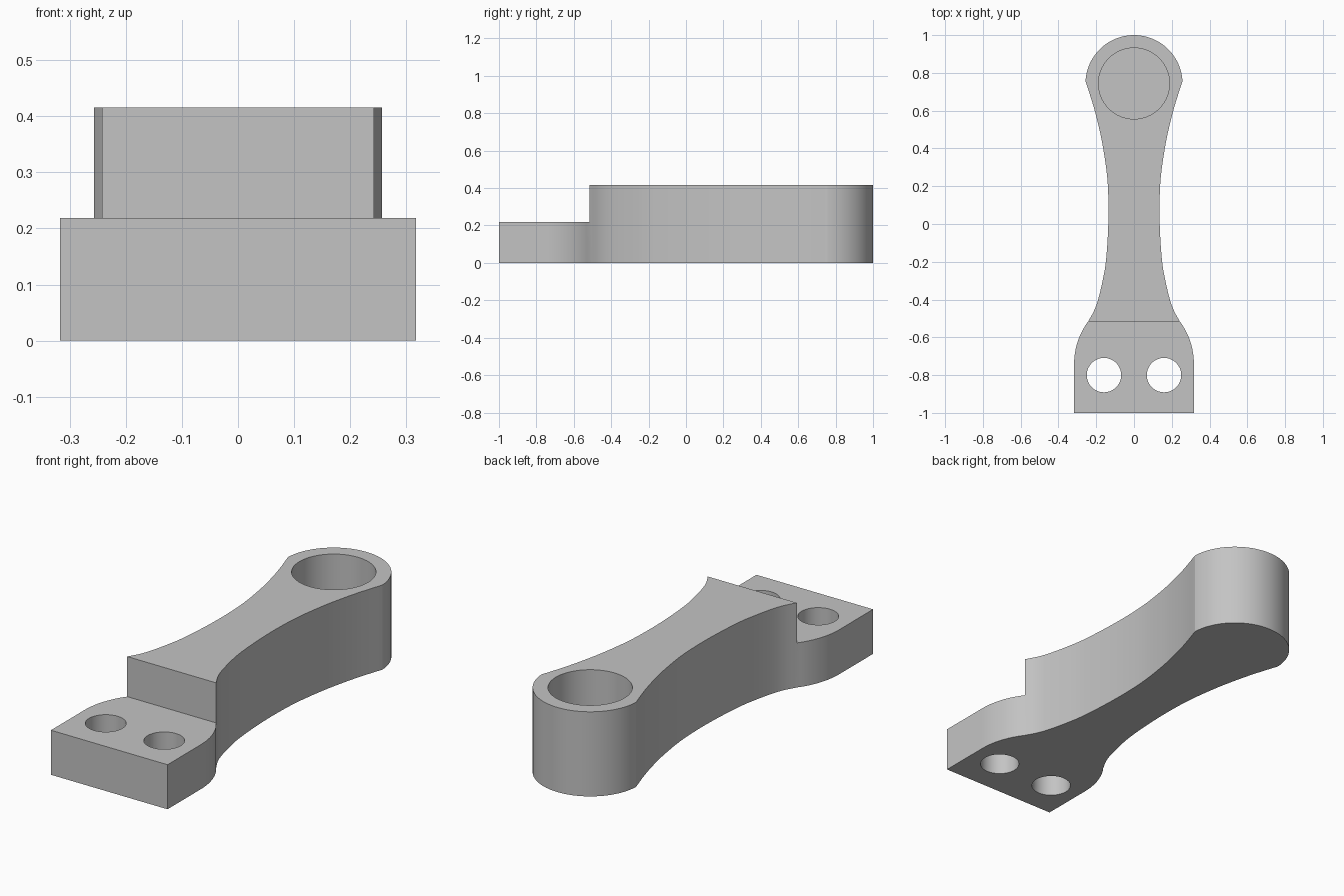
import bpy, bmesh, math
from mathutils import Vector

cube = bpy.data.objects.get("Cube")
if cube:
    bpy.data.objects.remove(cube, do_unlink=True)

HEIGHT, FLANGE_TOP, STEP_Y = 0.416, 0.219, -0.515

grey = bpy.data.materials.new("plain_grey")
grey.use_nodes = True
colour = (0.55, 0.55, 0.55, 1)
grey.diffuse_color = colour
grey.node_tree.nodes["Principled BSDF"].inputs["Base Color"].default_value = colour


def prism(name, outline, z0, z1):
    """Extrude a closed outline upward into a solid."""
    bm = bmesh.new()
    base = bm.faces.new([bm.verts.new((x, y, z0)) for x, y in outline])
    top = bmesh.ops.extrude_face_region(bm, geom=[base])["geom"]
    verts = [g for g in top if isinstance(g, bmesh.types.BMVert)]
    bmesh.ops.translate(bm, vec=(0, 0, z1 - z0), verts=verts)
    bmesh.ops.recalc_face_normals(bm, faces=bm.faces)
    mesh = bpy.data.meshes.new(name)
    bm.to_mesh(mesh)
    bm.free()
    mesh.materials.append(grey)
    obj = bpy.data.objects.new(name, mesh)
    bpy.context.collection.objects.link(obj)
    return obj


def arc(cx, cy, r, a0, a1, n):
    return [(cx + r * math.cos(a0 + (a1 - a0) * i / n),
             cy + r * math.sin(a0 + (a1 - a0) * i / n)) for i in range(n + 1)]


def spline(points, steps=5):
    """Smooth curve through the given points."""
    p = [Vector(q) for q in points]
    p = [2 * p[0] - p[1]] + p + [2 * p[-1] - p[-2]]
    out = []
    for a, b, c, d in zip(p, p[1:], p[2:], p[3:]):
        for i in range(steps):
            t = i / steps
            out.append(tuple(0.5 * (2 * b + (c - a) * t + (2 * a - 5 * b + 4 * c - d) * t**2
                                    + (3 * b - a - 3 * c + d) * t**3)))
    return out


# Right half of the outline: flange, waisted arm, round head
flange = [(0.317, -1)] + arc(-0.058, -0.74, 0.375, 0, math.asin(0.6), 12)[:-1]
waist = spline([(0.242, STEP_Y), (0.212, -0.46), (0.19, -0.4), (0.166, -0.3), (0.149, -0.2),
                (0.138, -0.05), (0.135, 0.1), (0.142, 0.25), (0.163, 0.4), (0.183, 0.5),
                (0.208, 0.6), (0.232, 0.68), (0.257, 0.755)])
head = arc(0, 0.743, 0.257, 0.05, math.pi / 2, 24)
half = flange + waist + head
outline = half + [(-x, y) for x, y in reversed(half[:-1])]
arm = prism("link_arm", outline, 0, HEIGHT)


def cut(name, profile, z0, z1):
    cutter = prism(name, profile, z0, z1)
    cutter.hide_render = True
    mod = arm.modifiers.new(name, "BOOLEAN")
    mod.operation, mod.solver, mod.object = "DIFFERENCE", "EXACT", cutter
    bpy.context.view_layer.objects.active = arm
    bpy.ops.object.modifier_apply(modifier=name)
    bpy.data.objects.remove(cutter, do_unlink=True)


def circle(x, y, r):
    return arc(x, y, r, 0, 2 * math.pi, 64)[:-1]


# Lowered flange, two through holes and the blind socket in the head
cut("flange_step", [(-1, -2), (1, -2), (1, STEP_Y), (-1, STEP_Y)], FLANGE_TOP, 1)
for side in (-1, 1):
    cut("bolt_hole", circle(side * 0.159, -0.8, 0.091), -1, 1)
cut("head_socket", circle(0, 0.744, 0.188), 0.1, 1)

# Smooth curved walls with sharp rims
bpy.ops.object.select_all(action="DESELECT")
arm.select_set(True)
bpy.context.view_layer.objects.active = arm
bpy.ops.object.shade_smooth_by_angle(angle=math.radians(20))
